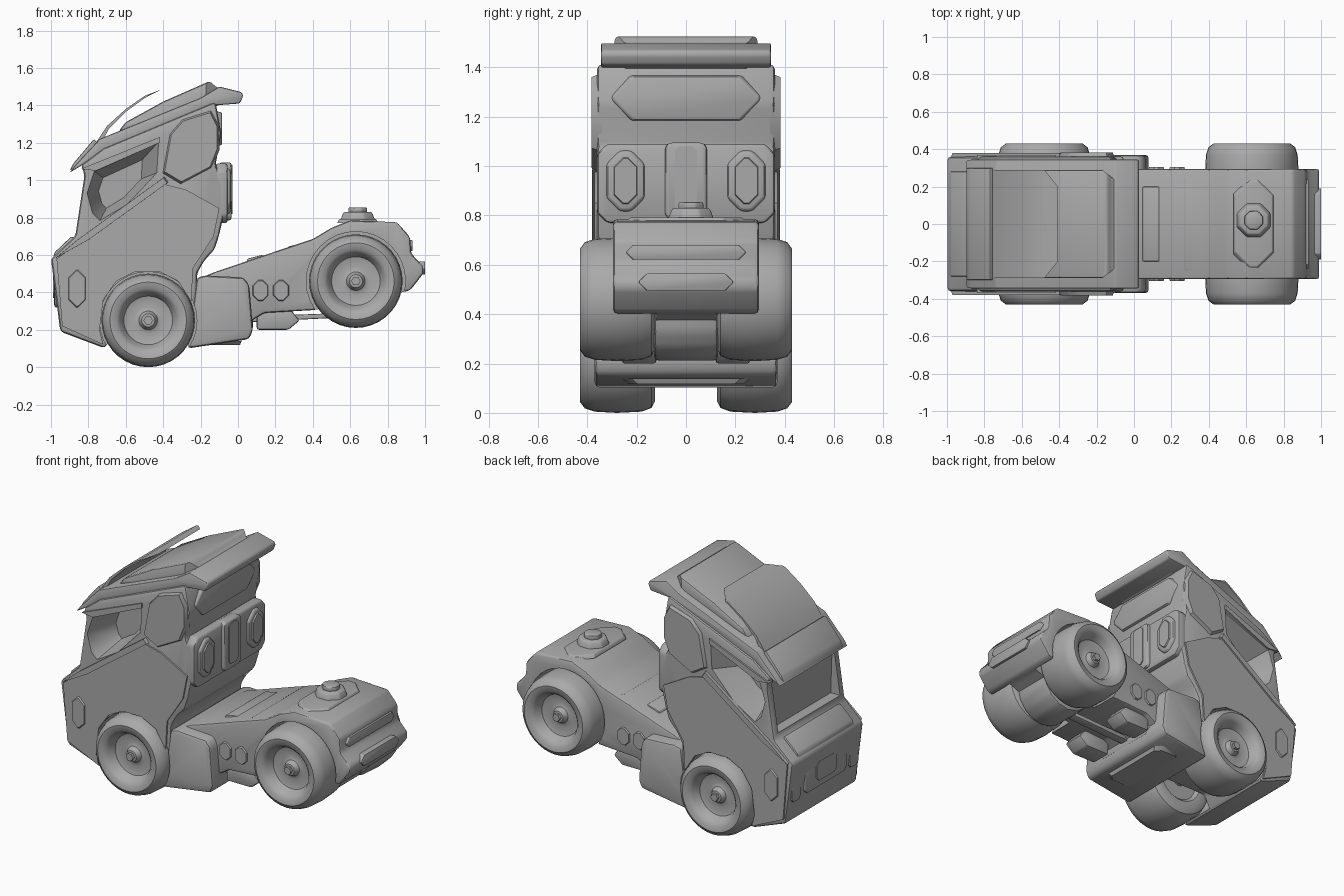
import bpy, bmesh, math
from mathutils import Matrix

default = bpy.data.objects.get("Cube")
if default:
    bpy.data.objects.remove(default)

COLOUR = (0.40, 0.40, 0.40, 1)
grey = bpy.data.materials.new("plain grey")
grey.use_nodes = True
grey.diffuse_color = COLOUR
grey.node_tree.nodes["Principled BSDF"].inputs["Base Color"].default_value = COLOUR


def finish(obj):
    bpy.ops.object.select_all(action="DESELECT")
    obj.select_set(True)
    bpy.context.view_layer.objects.active = obj
    bpy.ops.object.shade_smooth_by_angle(angle=math.radians(38))
    return obj


def new_object(name, bm):
    bmesh.ops.recalc_face_normals(bm, faces=bm.faces)
    mesh = bpy.data.meshes.new(name)
    bm.to_mesh(mesh)
    bm.free()
    mesh.materials.append(grey)
    obj = bpy.data.objects.new(name, mesh)
    bpy.context.collection.objects.link(obj)
    return obj


def prism(name, pts, lo, hi, axis="y", bevel=0.0, taper=1.0):
    """Extrude a 2D outline along an axis; taper scales the far end."""
    place = {"x": lambda a, b, t: (t, a, b),
             "y": lambda a, b, t: (a, t, b),
             "z": lambda a, b, t: (a, b, t)}[axis]
    ca = sum(p[0] for p in pts) / len(pts)
    cb = sum(p[1] for p in pts) / len(pts)
    bm = bmesh.new()
    near = [bm.verts.new(place(a, b, lo)) for a, b in pts]
    far = [bm.verts.new(place(ca + (a - ca) * taper, cb + (b - cb) * taper, hi)) for a, b in pts]
    bm.faces.new(near)
    bm.faces.new(far)
    for i in range(len(pts)):
        j = (i + 1) % len(pts)
        bm.faces.new((near[i], near[j], far[j], far[i]))
    if bevel:
        bmesh.ops.recalc_face_normals(bm, faces=bm.faces)
        bmesh.ops.bevel(bm, geom=bm.edges[:], offset=bevel, segments=2,
                        profile=0.5, affect="EDGES", clamp_overlap=True)
    return finish(new_object(name, bm))


def hexagon(ca, cb, ra, rb, cut=0.4):
    """Outline of a rectangle with cut corners."""
    k = min(ra, rb) * cut
    return [(ca + a, cb + b) for a, b in (
        (-ra, -rb + k), (-ra + k, -rb), (ra - k, -rb), (ra, -rb + k),
        (ra, rb - k), (ra - k, rb), (-ra + k, rb), (-ra, rb - k))]


def cut(obj, cutters):
    """Subtract the cutters, apply, and drop them."""
    for c in cutters:
        mod = obj.modifiers.new("cut", "BOOLEAN")
        mod.operation, mod.solver, mod.object = "DIFFERENCE", "EXACT", c
        c.hide_render = True
    graph = bpy.context.evaluated_depsgraph_get()
    mesh = bpy.data.meshes.new_from_object(obj.evaluated_get(graph))
    obj.modifiers.clear()
    obj.data = mesh
    for c in cutters:
        bpy.data.objects.remove(c)
    finish(obj)


def circle(cx, cz, r, n=32):
    return [(cx + r * math.cos(i * math.tau / n), cz + r * math.sin(i * math.tau / n)) for i in range(n)]


def lathe(name, profile, x, z, side, steps=36):
    """Spin (radius, y) pairs around the wheel axle."""
    bm = bmesh.new()
    verts = [bm.verts.new((r, y, 0)) for r, y in profile]
    edges = [bm.edges.new(p) for p in zip(verts, verts[1:])]
    bmesh.ops.spin(bm, geom=verts + edges, cent=(0, 0, 0), axis=(0, 1, 0),
                   angle=math.tau, steps=steps, use_duplicate=False)
    bmesh.ops.remove_doubles(bm, verts=bm.verts, dist=0.0005)
    bmesh.ops.transform(bm, verts=bm.verts, matrix=Matrix.Translation((x, 0, z)) @ Matrix.Diagonal((1, side, 1, 1)))
    return finish(new_object(name, bm))


SIDES = (("left", 1), ("right", -1))
WHEELS = (("front", -0.48, 0.25), ("rear", 0.63, 0.46))


def wheel_wells(x, z, r):
    return [prism("well_cutter", circle(x, z, r), s * 0.12, s * 0.6) for _, s in SIDES]


# Cab with arches, sunken side windows and a recessed, overhanging windscreen
cab = prism("cab", [
    (-0.95, 0.19), (-1.0, 0.58), (-0.87, 0.70), (-0.82, 1.03), (-0.84, 1.08),
    (-0.72, 1.17), (-0.12, 1.42), (-0.09, 1.25), (-0.12, 1.08), (-0.07, 0.98), (-0.07, 0.84),
    (-0.1, 0.71), (-0.125, 0.63), (-0.18, 0.57), (-0.22, 0.5), (-0.22, 0.12), (-0.3, 0.2),
    (-0.66, 0.2), (-0.71, 0.1)], -0.36, 0.36, bevel=0.02)
side_window = [(-0.81, 0.93), (-0.77, 1.05), (-0.42, 1.21), (-0.43, 1.04), (-0.59, 0.87), (-0.74, 0.78), (-0.78, 0.82)]
cut(cab, [prism("window_cutter", side_window, s * 0.37, s * 0.16, taper=0.6) for _, s in SIDES]
    + [prism("windscreen_cutter", [(-1.1, 0.73), (-0.80, 0.73), (-0.81, 1.05), (-1.1, 1.05)], -0.31, 0.31)]
    + wheel_wells(-0.48, 0.25, 0.26))

# Skirt block behind the front wheels
skirt = prism("side_skirt", [(-0.27, 0.1), (-0.22, 0.48), (-0.17, 0.49), (0.03, 0.48), (0.06, 0.44),
                             (0.08, 0.2), (0.06, 0.15)], -0.37, 0.37, bevel=0.02)
cut(skirt, wheel_wells(-0.48, 0.25, 0.26))
prism("belly_panel", hexagon(-0.08, 0, 0.1, 0.26), 0.14, 0.118, "z", taper=0.9)
prism("skirt_back_panel", hexagon(0, 0.3, 0.24, 0.09), 0.06, 0.08, "x", 0.006)

# Roof, raised cap, wind deflector sheet with clipped rear corners
prism("roof", [(-0.9, 1.04), (-0.87, 1.08), (-0.74, 1.22), (-0.2, 1.44), (-0.1, 1.5), (0.02, 1.47),
               (0.028, 1.45), (0.01, 1.41), (-0.12, 1.40), (-0.3, 1.32), (-0.75, 1.13)], -0.345, 0.345, bevel=0.016)
cap = prism("roof_cap", [(-0.64, 1.26), (-0.60, 1.31), (-0.4, 1.42), (-0.15, 1.53), (-0.12, 1.50),
                         (-0.04, 1.47), (-0.1, 1.4)], -0.29, 0.29, bevel=0.015)
deflector = prism("wind_deflector", [(-0.76, 1.2), (-0.70, 1.29), (-0.6, 1.38), (-0.5, 1.45), (-0.41, 1.485),
                                     (-0.5, 1.438), (-0.6, 1.365), (-0.69, 1.275), (-0.73, 1.2)], -0.29, 0.29)
for part, tip, run in ((cap, -0.03, 0.14), (deflector, -0.39, 0.09)):
    cut(part, [prism("corner_cutter", [(tip, s * 0.18), (tip, s * 0.4), (tip - run, s * 0.4), (tip - run, s * 0.29)],
                     1.1, 1.7, "z") for _, s in SIDES])
prism("sun_visor", [(-0.9, 1.05), (-0.88, 1.09), (-0.77, 1.22), (-0.75, 1.2), (-0.84, 1.08)], -0.3, 0.3, bevel=0.008)

# Parts on each side of the cab
quarter = [(-0.41, 1.03), (-0.37, 1.25), (-0.3, 1.33), (-0.14, 1.38), (-0.1, 1.3),
           (-0.1, 1.16), (-0.14, 1.06), (-0.31, 0.97)]
door = [(-0.94, 0.22), (-0.97, 0.58), (-0.8, 0.70), (-0.4, 0.98), (-0.28, 0.95), (-0.1, 0.85),
        (-0.13, 0.7), (-0.24, 0.53), (-0.25, 0.35), (-0.32, 0.46), (-0.42, 0.51),
        (-0.55, 0.51), (-0.65, 0.46), (-0.72, 0.36), (-0.74, 0.2), (-0.72, 0.12)]
for label, s in SIDES:
    prism(label + "_quarter_panel", quarter, s * 0.34, s * 0.382, taper=0.9)
    prism(label + "_door_skin", door, s * 0.35, s * 0.37)
    prism(label + "_belt_ridge", [(-0.98, 0.58), (-0.86, 0.68), (-0.39, 1.02), (-0.37, 0.99), (-0.8, 0.68)],
          s * 0.35, s * 0.38, taper=0.97)
    prism(label + "_window_frame", [(-0.84, 1.06), (-0.42, 1.23), (-0.42, 1.20), (-0.76, 1.05)], s * 0.33, s * 0.37)
    prism(label + "_headlamp", hexagon(s * 0.29, 0.42, 0.045, 0.1), -0.95, -0.98, "x", 0.006)
    prism(label + "_side_lamp", hexagon(-0.86, 0.42, 0.05, 0.11, 0.9), s * 0.36, s * 0.378, taper=0.85)
    prism(label + "_rear_pod", hexagon(s * 0.245, 0.94, 0.085, 0.135, 0.7), -0.1, -0.04, "x", 0.012, 0.88)
    prism(label + "_rear_pod_boss", hexagon(s * 0.245, 0.94, 0.05, 0.1, 0.8), -0.05, -0.032, "x", taper=0.9)

# Cab front and rear details
prism("grille", hexagon(0, 0.43, 0.21, 0.1, 0.25), -0.95, -0.985, "x", 0.006)
prism("grille_bar", hexagon(0, 0.43, 0.1, 0.06), -0.97, -0.99, "x")
prism("nose_ledge", [(-0.99, 0.58), (-0.98, 0.615), (-0.89, 0.70), (-0.86, 0.68)], -0.28, 0.28, bevel=0.008)
prism("rear_column", hexagon(0, 0.94, 0.085, 0.155, 0.2), -0.1, -0.035, "x", 0.012)
prism("rear_column_rib", hexagon(0, 0.95, 0.045, 0.13), -0.05, -0.029, "x")
prism("rear_shelf", hexagon(0, 0.93, 0.36, 0.16, 0.25), -0.12, -0.055, "x", 0.015)
prism("rear_wall_panel", hexagon(0, 1.275, 0.32, 0.095, 0.9), -0.13, -0.085, "x", 0.008, 0.92)

# Chassis with tail and rear arches
chassis = prism("chassis", [
    (-0.22, 0.2), (-0.22, 0.47), (-0.12, 0.51), (0.19, 0.615), (0.4, 0.685), (0.5, 0.745), (0.6, 0.785),
    (0.85, 0.775), (0.89, 0.73), (0.92, 0.695), (0.925, 0.61), (0.96, 0.57), (0.99, 0.54), (0.99, 0.5),
    (0.92, 0.41), (0.87, 0.4), (0.8, 0.37), (0.4, 0.305), (0.14, 0.29), (0.06, 0.24)], -0.295, 0.295, bevel=0.015)
cut(chassis, wheel_wells(0.63, 0.46, 0.265))
prism("tail_bar", hexagon(0, 0.53, 0.19, 0.035, 0.9), 0.96, 1.0, "x", 0.006)
prism("tail_upper_strip", hexagon(0, 0.65, 0.25, 0.03, 0.9), 0.9, 0.933, "x", 0.006, 0.95)

# Deck ridges, coupling plate and coupling
for name, x, z, w in (("deck_ridge_front", 0.1, 0.585, 0.2), ("deck_ridge_rear", 0.32, 0.65, 0.25)):
    prism(name, [(x - 0.06, z - 0.04), (x - 0.05, z - 0.005), (x + 0.03, z + 0.015), (x + 0.05, z)], -w, w, bevel=0.006)
prism("coupling_plate", hexagon(0.64, 0, 0.11, 0.25, 0.8), 0.77, 0.792, "z", 0.004, 0.9)
prism("coupling_base", hexagon(0.64, 0.02, 0.095, 0.095, 0.6), 0.78, 0.83, "z", 0.01, 0.8)
prism("coupling_pin", hexagon(0.64, 0.02, 0.05, 0.05, 0.6), 0.82, 0.855, "z", 0.008)

# Side boxes and underside
for label, s in SIDES:
    for x in (0.12, 0.23):
        prism(label + "_box_lid", hexagon(x, 0.41, 0.045, 0.06, 0.7), s * 0.285, s * 0.305, taper=0.85)
    prism(label + "_step_tank", [(0.1, 0.2), (0.1, 0.31), (0.28, 0.31), (0.33, 0.25), (0.27, 0.2)],
          s * 0.12, s * 0.26, bevel=0.012)
prism("drive_shaft", [(0.05, 0.24), (0.05, 0.27), (0.55, 0.29), (0.55, 0.265)], -0.03, 0.03, bevel=0.006)
prism("differential", circle(0.63, 0.40, 0.19, 16), -0.13, 0.13, bevel=0.02)

# Wheels: tyre, dished rim and hub in one profile, with a hub nut
tyre = [(0, 0.15), (0.13, 0.15), (0.15, 0.13), (0.2, 0.125), (0.23, 0.14), (0.245, 0.18), (0.25, 0.28),
        (0.245, 0.37), (0.232, 0.41), (0.205, 0.43), (0.17, 0.425), (0.15, 0.405), (0.13, 0.36),
        (0.075, 0.345), (0.05, 0.355), (0.035, 0.385), (0, 0.39)]
for axle, x, z in WHEELS:
    prism(axle + "_axle", circle(x, z, 0.04, 12), -0.2, 0.2)
    for label, s in SIDES:
        lathe(f"{axle}_{label}_wheel", tyre, x, z, s)
        prism(f"{axle}_{label}_hub_nut", circle(x, z, 0.025, 6), s * 0.38, s * 0.405)
